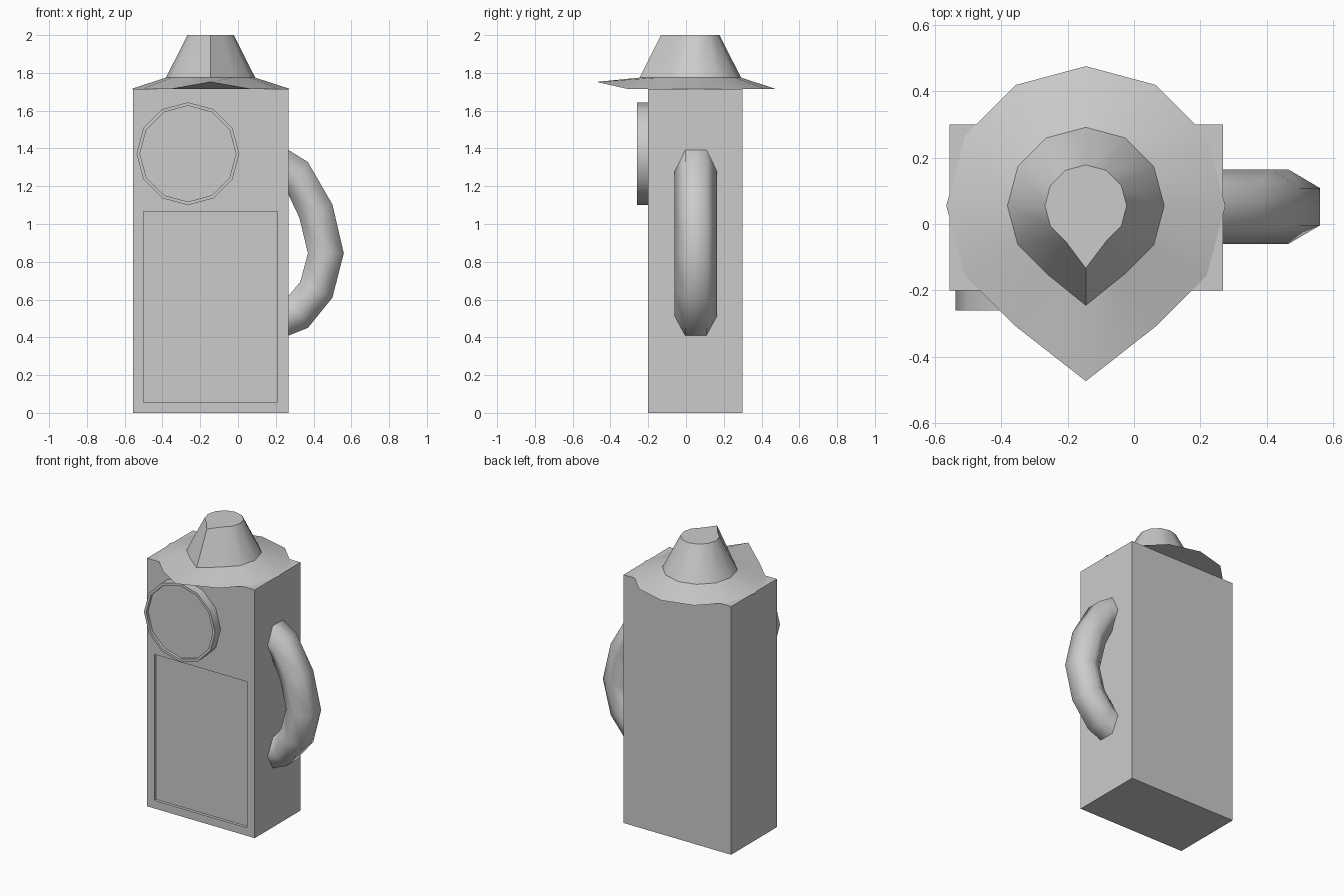
import bpy, bmesh, math
from mathutils import Vector

if "Cube" in bpy.data.objects:
    bpy.data.objects.remove(bpy.data.objects["Cube"])


def finish(name, bm, angle=None):
    bmesh.ops.recalc_face_normals(bm, faces=bm.faces)
    me = bpy.data.meshes.new(name)
    bm.to_mesh(me)
    bm.free()
    ob = bpy.data.objects.new(name, me)
    bpy.context.collection.objects.link(ob)
    if angle:
        bpy.ops.object.select_all(action='DESELECT')
        ob.select_set(True)
        bpy.context.view_layer.objects.active = ob
        bpy.ops.object.shade_smooth_by_angle(angle=math.radians(angle))
    return ob


def loft(bm, rings):
    loops = [[bm.verts.new(p) for p in r] for r in rings]
    for a, b in zip(loops, loops[1:]):
        n = len(a)
        for i in range(n):
            j = (i + 1) % n
            bm.faces.new((a[i], a[j], b[j], b[i]))
    return loops


# Body box with a recessed front panel
X0, X1, Y0, Y1, H = -0.555, 0.268, -0.2, 0.3, 1.715


def rect(x0, x1, z0, z1, y):
    return [(x0, y, z0), (x1, y, z0), (x1, y, z1), (x0, y, z1)]


bm = bmesh.new()
loops = loft(bm, [rect(X0, X1, 0, H, Y1),
                  rect(X0, X1, 0, H, Y0),
                  rect(-0.5, 0.207, 0.055, 1.065, Y0),
                  rect(-0.5, 0.207, 0.055, 1.065, Y0 + 0.02)])
bm.faces.new(loops[0])
bm.faces.new(loops[-1])
finish("body", bm)


# Round gauge with a thin raised rim
def dial_ring(r, y):
    return [(-0.265 + r * math.sin(i * math.pi / 6), y,
             1.372 + r * math.cos(i * math.pi / 6)) for i in range(12)]


bm = bmesh.new()
loops = loft(bm, [dial_ring(0.272, Y0), dial_ring(0.272, -0.26),
                  dial_ring(0.254, -0.26), dial_ring(0.254, -0.24)])
bm.faces.new(loops[0])
bm.faces.new(loops[-1])
finish("gauge", bm, 40)


# Lid: 12-sided brim and crown, front corner pulled out into a spout
def lid_ring(r, tip_y, z, tip_z=None):
    pts = [Vector((-0.145 + r * math.sin(i * math.pi / 6),
                   0.055 - r * math.cos(i * math.pi / 6), z)) for i in range(12)]
    pts[0] = Vector((-0.145, tip_y, tip_z or z))
    return pts


bm = bmesh.new()
brim, base, top = loft(bm, [lid_ring(0.42, -0.473, H, 1.752),
                            lid_ring(0.236, -0.245, 1.775),
                            lid_ring(0.123, -0.133, 2.0)])
bm.faces.new(top)
bm.faces.new(brim[1:])
bm.faces.new((brim[0], brim[1], brim[11]))
finish("lid", bm, 38)

# Curved handle: hexagonal tube through outer / inner edge pairs (x, z)
pairs = [((0.19, 1.44), (0.12, 1.25)), ((0.37, 1.328), (0.258, 1.175)),
         ((0.5, 1.103), (0.325, 1.033)), ((0.56, 0.845), (0.37, 0.845)),
         ((0.5, 0.61), (0.33, 0.695)), ((0.37, 0.45), (0.262, 0.612)),
         ((0.19, 0.378), (0.12, 0.56))]
rings = []
for o, i in pairs:
    o, i = Vector((o[0], 0.052, o[1])), Vector((i[0], 0.052, i[1]))
    mid = (o + i) / 2
    side, half = Vector((0, 0.056, 0)), Vector((0, 0.112, 0))
    rings.append([o - side, o + side, mid + half, i + side, i - side, mid - half])
bm = bmesh.new()
loops = loft(bm, rings)
bm.faces.new(loops[0])
bm.faces.new(loops[-1])
finish("handle", bm, 75)
